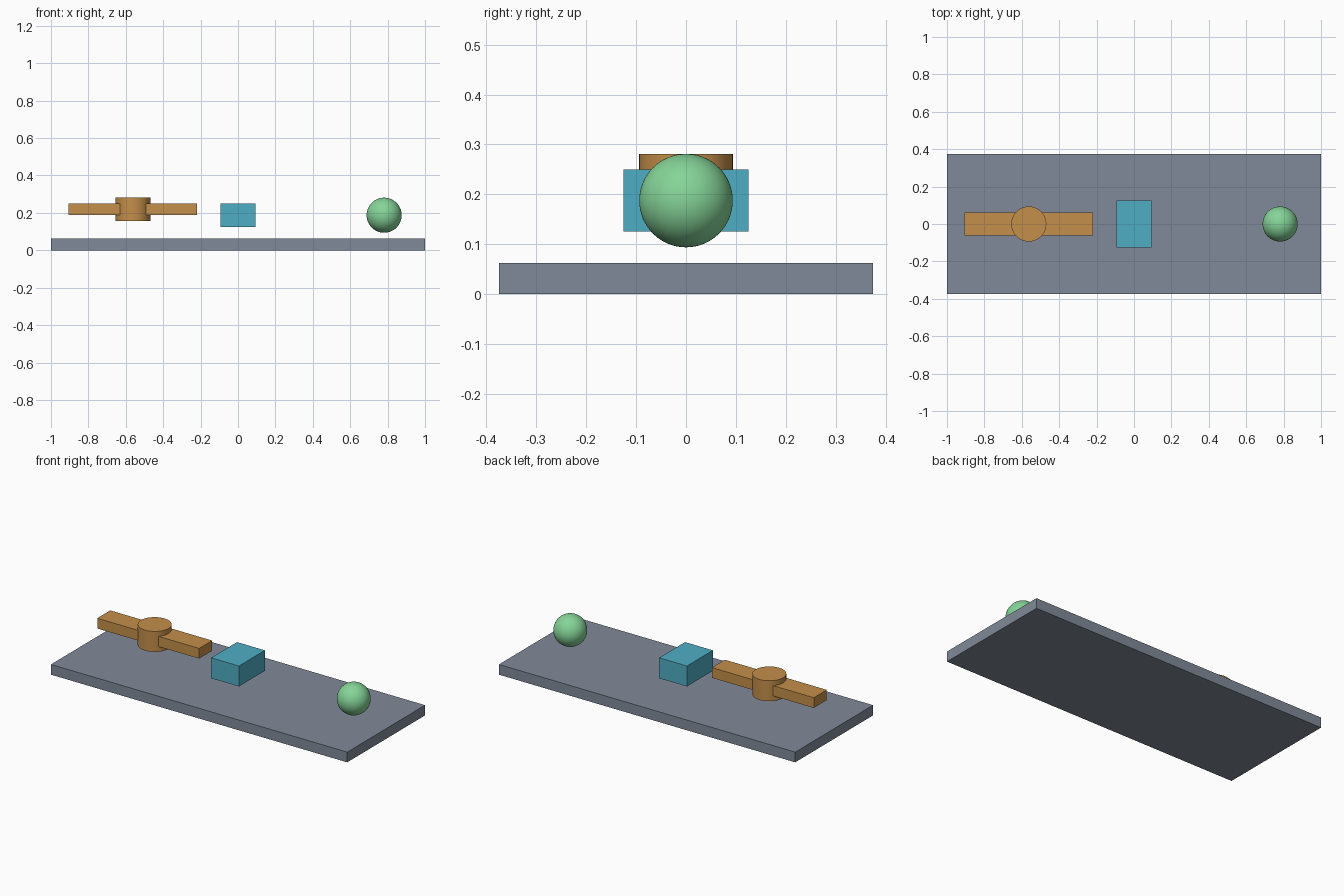
import bpy
import math

cube = bpy.data.objects.get("Cube")
if cube:
    bpy.data.objects.remove(cube, do_unlink=True)


def make_material(name, rgb):
    mat = bpy.data.materials.new(name)
    mat.use_nodes = True
    color = (*rgb, 1.0)
    mat.diffuse_color = color
    bsdf = next(n for n in mat.node_tree.nodes if n.type == 'BSDF_PRINCIPLED')
    bsdf.inputs["Base Color"].default_value = color
    return mat


def finish(name, mat, smooth=False):
    obj = bpy.context.object
    obj.name = obj.data.name = name
    obj.data.materials.append(mat)
    if smooth:
        bpy.ops.object.shade_smooth_by_angle(angle=math.radians(30))
    return obj


def box(name, size, center, mat):
    bpy.ops.mesh.primitive_cube_add(size=1, location=center)
    obj = bpy.context.object
    obj.scale = size
    bpy.ops.object.transform_apply(location=False, rotation=False, scale=True)
    return finish(name, mat)


slate = make_material("slate grey", (0.216, 0.254, 0.319))
bronze = make_material("warm bronze", (0.552, 0.275, 0.069))
teal = make_material("teal blue", (0.080, 0.423, 0.558))
green = make_material("soft green", (0.235, 0.658, 0.314))

# Base slab
box("base_plate", (2.0, 0.75, 0.0625), (0, 0, 0.03125), slate)

# Crossbar running through a round hub
box("crossbar", (0.6875, 0.125, 0.0625), (-0.5625, 0, 0.21875), bronze)
bpy.ops.mesh.primitive_cylinder_add(vertices=64, radius=0.09375, depth=0.125,
                                    location=(-0.5625, 0, 0.21875))
finish("hub", bronze, smooth=True)

# Floating block
box("block", (0.1875, 0.25, 0.125), (0, 0, 0.1875), teal)

# Floating ball
bpy.ops.mesh.primitive_uv_sphere_add(segments=64, ring_count=32, radius=0.09375,
                                     location=(0.78125, 0, 0.1875))
finish("ball", green, smooth=True)
